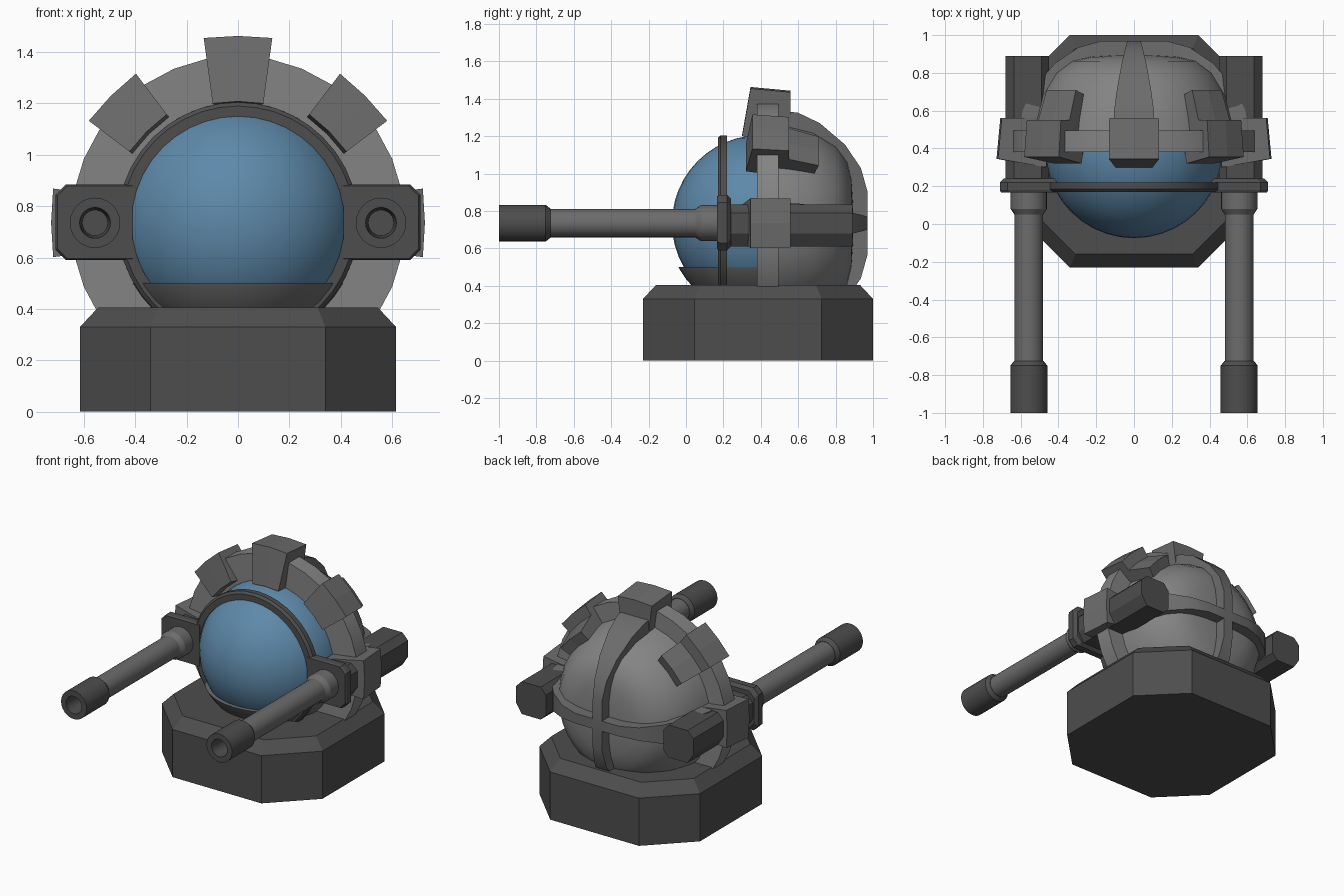
import bpy, bmesh
from math import sin, cos, pi, radians

if "Cube" in bpy.data.objects:
    bpy.data.objects.remove(bpy.data.objects["Cube"])

CY, CZ = 0.395, 0.735          # centre of the ball


def paint(name, r, g, b):
    m = bpy.data.materials.new(name)
    m.diffuse_color = (r, g, b, 1)
    m.use_nodes = True
    m.node_tree.nodes["Principled BSDF"].inputs["Base Color"].default_value = m.diffuse_color
    return m


DARK = paint("dark_grey", 0.075, 0.075, 0.075)
STEEL = paint("steel_grey", 0.15, 0.15, 0.15)
MID = paint("mid_grey", 0.23, 0.23, 0.23)
BLUE = paint("blue_glass", 0.11, 0.25, 0.40)


def finish(name, bm, mat, smooth=True):
    bmesh.ops.remove_doubles(bm, verts=bm.verts, dist=1e-5)
    bmesh.ops.recalc_face_normals(bm, faces=bm.faces)
    me = bpy.data.meshes.new(name)
    bm.to_mesh(me)
    bm.free()
    me.materials.append(mat)
    ob = bpy.data.objects.new(name, me)
    bpy.context.collection.objects.link(ob)
    if smooth:
        bpy.ops.object.select_all(action='DESELECT')
        ob.select_set(True)
        bpy.context.view_layer.objects.active = ob
        bpy.ops.object.shade_smooth_by_angle(angle=radians(30))


def loft(name, sections, mat, closed=False, smooth=False):
    """Skin equal-length point loops; cap the ends, or join last to first."""
    bm = bmesh.new()
    rows = [[bm.verts.new(p) for p in s] for s in sections]
    n = len(rows[0])
    pairs = list(zip(rows, rows[1:]))
    if closed:
        pairs.append((rows[-1], rows[0]))
    else:
        bm.faces.new(rows[0])
        bm.faces.new(rows[-1])
    for a, b in pairs:
        for i in range(n):
            j = (i + 1) % n
            bm.faces.new((a[i], a[j], b[j], b[i]))
    finish(name, bm, mat, smooth)


def lathe(name, profile, mat, x=0, z=CZ, seg=32):
    """Revolve a closed (radius, y) profile about the y direction."""
    loft(name, [[(x + r * sin(2 * pi * k / seg), y, z + r * cos(2 * pi * k / seg))
                 for r, y in profile] for k in range(seg)], mat, True, True)


def ball(name, radius, mat, cuts=()):
    """Sphere, keeping only the part behind each (point, normal) plane."""
    bm = bmesh.new()
    bmesh.ops.create_uvsphere(bm, u_segments=40, v_segments=24, radius=radius)
    bmesh.ops.translate(bm, verts=bm.verts, vec=(0, CY, CZ))
    for co, no in cuts:
        geom = bm.verts[:] + bm.edges[:] + bm.faces[:]
        bmesh.ops.bisect_plane(bm, geom=geom, plane_co=co, plane_no=no, clear_outer=True)
        bmesh.ops.holes_fill(bm, edges=[e for e in bm.edges if e.is_boundary])
    finish(name, bm, mat)


# Octagonal base with a chamfered top
def octagon(h, c, z):
    pts = [(c, -h), (h, -c), (h, c), (c, h), (-c, h), (-h, c), (-h, -c), (-c, -h)]
    return [(x, y + 0.385, z) for x, y in pts]


loft("base", [octagon(0.615, 0.34, 0), octagon(0.615, 0.34, 0.33), octagon(0.545, 0.31, 0.405)], DARK)

# Blue ball, its lower cup and the rim around the window
level = ((0, 0, 0.50), (0, 0, 1))
ball("glass_ball", 0.47, BLUE)
ball("lower_cup_front", 0.495, STEEL, (level, ((0, 0.19, 0), (0, 1, 0))))
ball("lower_cup_rear", 0.473, STEEL, (level,))
lathe("window_rim", [(0.415, 0.17), (0.455, 0.17), (0.47, 0.185), (0.47, 0.22), (0.42, 0.22)], DARK, seg=40)

# Main arch and rear shell
lathe("main_arch", [(0.46, 0.38), (0.65, 0.38), (0.65, 0.495), (0.46, 0.495)], MID)
lathe("rear_shell", [(0, 0.45), (0.54, 0.45), (0.525, 0.55), (0.49, 0.68), (0.415, 0.80),
                     (0.33, 0.862), (0.23, 0.885), (0.12, 0.892), (0, 0.893)], MID)

# Tapered bands crossing over the rear shell: (radius, y, half width)
half = [(0.605, 0.48, 0.11), (0.59, 0.60, 0.105), (0.535, 0.715, 0.09),
        (0.42, 0.85, 0.065), (0.295, 0.935, 0.045), (0.17, 0.97, 0.035)]
path = half + [(-r, y, w) for r, y, w in reversed(half)]
for name, vertical in (("vertical_band", True), ("horizontal_band", False)):
    rows = []
    for r, y, w in path:
        ri, yi = r * 0.82, 0.45 + (y - 0.45) * 0.82
        loop = [(r, y, -w), (r, y, w), (ri, yi, w), (ri, yi, -w)]
        rows.append([(v, b, CZ + u) if vertical else (u, b, CZ + v) for u, b, v in loop])
    loft(name, rows, STEEL, smooth=True)


# Wedge blocks around the arch
def block(name, profile, angle):
    """Extrude a (radius, y) profile sideways, wider toward the outside."""
    a = radians(angle)
    rows = []
    for t in (-1, 0, 1):
        row = []
        for r, y in profile:
            v = t * (0.035 + 0.137 * r)
            r2 = r + (0.008 if t == 0 else 0)
            row.append((r2 * sin(a) + v * cos(a), y, CZ + r2 * cos(a) - v * sin(a)))
        rows.append(row)
    loft(name, rows, STEEL)


wedge = [(0.465, 0.30), (0.72, 0.345), (0.70, 0.56), (0.46, 0.56), (0.46, 0.37)]
tailed = [(0.495, 0.32), (0.692, 0.355), (0.675, 0.55), (0.60, 0.55), (0.545, 0.71), (0.46, 0.68), (0.48, 0.39)]
block("top_block", wedge, 0)
for s, side in ((-1, "left"), (1, "right")):
    block(side + "_shoulder_block", tailed, 45 * s)
    block(side + "_side_block", wedge, 90 * s)

    # Gun mount plate with clipped outer corners
    def plate(y, d):
        pts = [(0.41, 0.59 + d), (0.67 - d, 0.59 + d), (0.71 - d, 0.63 + d),
               (0.71 - d, 0.845 - d), (0.67 - d, 0.885 - d), (0.41, 0.885 - d)]
        return [(s * x, y, z) for x, z in pts]
    loft(side + "_mount_plate", [plate(0.167, 0.006), plate(0.18, 0), plate(0.22, 0), plate(0.24, 0.02)], DARK)

    # Rear gun housing
    sec = [(0.45, 0.65), (0.49, 0.61), (0.635, 0.61), (0.68, 0.68),
           (0.68, 0.79), (0.635, 0.835), (0.49, 0.835), (0.45, 0.79)]
    loft(side + "_gun_housing", [[(s * x, y, z) for x, z in sec] for y in (0.22, 0.89)], DARK)

    # Barrel with collar, and its hollow muzzle
    gx = 0.557 * s
    lathe(side + "_barrel", [(0, -0.74), (0.076, -0.74), (0.076, 0.05), (0.096, 0.08), (0.096, 0.18), (0, 0.18)],
          STEEL, x=gx, seg=24)
    lathe(side + "_muzzle", [(0, -0.85), (0.05, -0.85), (0.06, -1), (0.098, -1), (0.098, -0.75),
                             (0.078, -0.725), (0, -0.725)], DARK, x=gx, seg=24)
